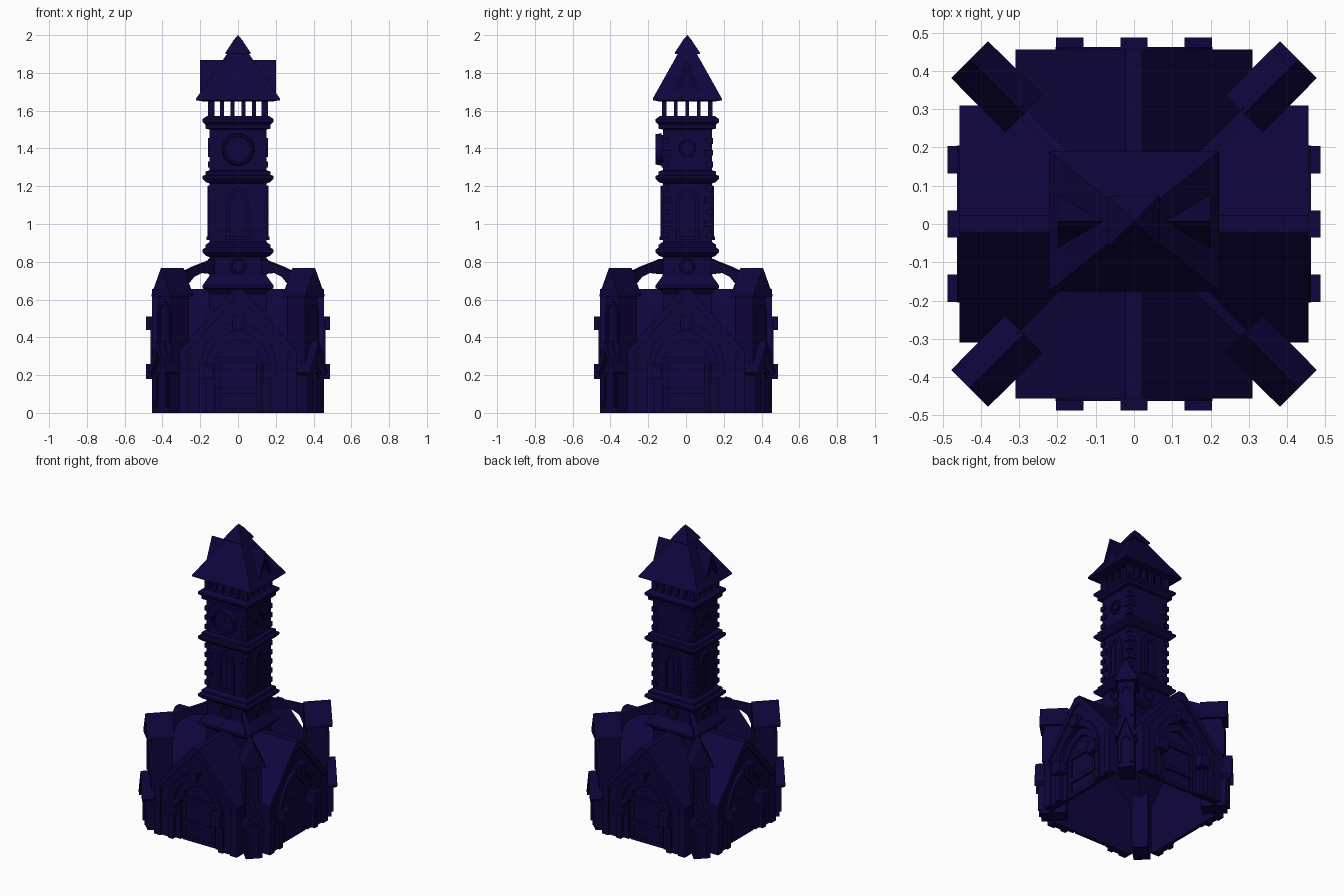
import bpy, bmesh, math
from mathutils import Matrix, Vector

if "Cube" in bpy.data.objects:
    bpy.data.objects.remove(bpy.data.objects["Cube"])

mat = bpy.data.materials.new("dark_indigo")
mat.diffuse_color = (0.005, 0.0015, 0.047, 1)
mat.use_nodes = True
mat.node_tree.nodes["Principled BSDF"].inputs["Base Color"].default_value = mat.diffuse_color
Q = [0, 90, 180, 270]


def finish(name, bm):
    bmesh.ops.recalc_face_normals(bm, faces=bm.faces)
    me = bpy.data.meshes.new(name)
    bm.to_mesh(me)
    bm.free()
    me.materials.append(mat)
    ob = bpy.data.objects.new(name, me)
    bpy.context.collection.objects.link(ob)
    return ob


def bridge(name, loops):
    """Closed solid through a list of matching point loops."""
    bm = bmesh.new()
    rings = [[bm.verts.new(p) for p in loop] for loop in loops]
    n = len(rings[0])
    for a, b in zip(rings, rings[1:]):
        for i in range(n):
            j = (i + 1) % n
            bm.faces.new((a[i], a[j], b[j], b[i]))
    bm.faces.new(rings[0])
    bm.faces.new(rings[-1])
    return finish(name, bm)


def prism(name, pts, d0, d1, deg=0):
    """Outline in the (sideways, z) plane pushed outwards from d0 to d1; 0 degrees faces front."""
    r = Matrix.Rotation(math.radians(deg), 3, 'Z')
    return bridge(name, [[r @ Vector((u, -d, z)) for u, z in pts] for d in (d0, d1)])


def fin(name, pts, half, deg):
    """Outline in the (outwards, z) plane, thickened sideways."""
    r = Matrix.Rotation(math.radians(deg), 3, 'Z')
    return bridge(name, [[r @ Vector((u, -d, z)) for d, z in pts] for u in (-half, half)])


def stack(name, rings):
    """Rectangular tower profile from (half x, half y, z)."""
    return bridge(name, [[(-x, -y, z), (x, -y, z), (x, y, z), (-x, y, z)] for x, y, z in rings])


def cross_shell(name, pts, depth):
    """Hollow cross-gabled shell: each wing's outline runs from the valley lines out to its end wall."""
    bm = bmesh.new()
    for deg in Q:
        r = Matrix.Rotation(math.radians(deg), 3, 'Z')
        back = [bm.verts.new(r @ Vector((u, -abs(u), z))) for u, z in pts]
        front = [bm.verts.new(r @ Vector((u, -depth, z))) for u, z in pts]
        for i in range(len(pts) - 1):
            bm.faces.new((back[i], back[i + 1], front[i + 1], front[i]))
        bm.faces.new(front)
    bmesh.ops.remove_doubles(bm, verts=bm.verts, dist=0.0005)
    return finish(name, bm)


def rect(u0, u1, z0, z1):
    return [(u0, z0), (u1, z0), (u1, z1), (u0, z1)]


def gable(w, z0, eave, peak):
    return [(-w, z0), (-w, eave), (0, peak), (w, eave), (w, z0)]


def arch(w, z0, spring, h, n=7):
    """Pointed arch outline, left foot to right foot."""
    R = (w * w + h * h) / (2 * w)
    end = math.asin(min(1, h / R))
    left = [(-w + R - R * math.cos(end * i / n), spring + R * math.sin(end * i / n)) for i in range(n + 1)]
    return [(-w, z0)] + left + [(-u, z) for u, z in left[-2::-1]] + [(w, z0)]


def band(outer, inner):
    return outer + inner[::-1]


def circle(r, z, n=24):
    return [(r * math.cos(2 * math.pi * i / n), z + r * math.sin(2 * math.pi * i / n)) for i in range(n)]


def ring(name, r, thick, z, d, deg):
    bm = bmesh.new()
    n, rot = 24, Matrix.Rotation(math.radians(deg), 3, 'Z')
    prof = [(r - thick, d - 0.03), (r - thick * 0.7, d), (r, d), (r + thick * 0.4, d - 0.03)]
    loops = [[bm.verts.new(rot @ Vector((x, -e, y))) for x, y in circle(q, z, n)] for q, e in prof]
    for k in range(4):
        a, b = loops[k], loops[(k + 1) % 4]
        for i in range(n):
            j = (i + 1) % n
            bm.faces.new((a[i], a[j], b[j], b[i]))
    return finish(name, bm)


# Cross-gabled hollow base with a deep doorway on each side
roof_line = [(-0.31, 0.33), (-0.022, 0.655), (0.022, 0.655), (0.31, 0.33)]
cross_shell("base_shell", [(-0.31, 0)] + roof_line + [(0.31, 0)], 0.40)
for a in Q:
    wall = [(-0.308, 0)] + [(u * 0.99, z - 0.005) for u, z in roof_line] + [(0.308, 0)]
    prism("gable_wall", band(wall, arch(0.17, 0, 0.23, 0.21)), 0.40, 0.443, a)
    under = [(-0.31, 0.275), (-0.02, 0.60), (0.02, 0.60), (0.31, 0.275)]
    prism("gable_coping", band(roof_line, under), 0.40, 0.456, a)
    prism("hood_arch", band(arch(0.205, 0.2, 0.23, 0.26), arch(0.17, 0.2, 0.23, 0.21)), 0.42, 0.462, a)
    prism("inner_arch", band(arch(0.175, 0, 0.23, 0.215), arch(0.13, 0, 0.23, 0.16)), 0.40, 0.428, a)
    prism("door_leaf", arch(0.135, 0, 0.23, 0.165), 0.40, 0.408, a)
    for z0, z1 in ((0.0, 0.025), (0.10, 0.13), (0.265, 0.295)):
        prism("door_rail", rect(-0.12, 0.12, z0, z1), 0.40, 0.422, a)
    for s in (-1, 1):
        prism("door_stile", rect(s * 0.11 - 0.012, s * 0.11 + 0.012, 0, 0.29), 0.40, 0.418, a)
        prism("jamb_pilaster", rect(s * 0.187 - 0.018, s * 0.187 + 0.018, 0, 0.2), 0.42, 0.456, a)
        prism("corner_pilaster", rect(s * 0.285 - 0.025, s * 0.285 + 0.025, 0, 0.31), 0.40, 0.456, a)
        prism("arch_boss", rect(s * 0.168 - 0.036, s * 0.168 + 0.036, 0.18, 0.26), 0.42, 0.487, a)
    prism("keystone", [(-0.027, 0.44), (0.027, 0.44), (0.035, 0.51), (-0.035, 0.51)], 0.42, 0.487, a)

# Diagonal buttresses with gabled caps, hoods and flying arches
for a in (45, 135, 225, 315):
    prism("buttress_pier", gable(0.05, 0, 0.62, 0.72), 0.415, 0.55, a)
    prism("buttress_cap", gable(0.069, 0.615, 0.63, 0.767), 0.407, 0.577, a)
    prism("upper_niche", band(arch(0.046, 0.37, 0.53, 0.07, 4), arch(0.028, 0.37, 0.53, 0.045, 4)), 0.545, 0.562, a)
    prism("lower_pier", gable(0.052, 0, 0.22, 0.34), 0.5, 0.572, a)
    outer = [(-0.068, 0.215), (0, 0.38), (0.068, 0.215)]
    inner = [(-0.05, 0.195), (0, 0.33), (0.05, 0.195)]
    prism("buttress_hood", band(outer, inner), 0.5, 0.607, a)
    prism("lower_niche", band(arch(0.048, 0.03, 0.17, 0.07, 4), arch(0.028, 0.03, 0.17, 0.045, 4)), 0.56, 0.587, a)
    fin("flying_arch", [(0.19, 0.815), (0.24, 0.80), (0.33, 0.775), (0.42, 0.745), (0.42, 0.61), (0.40, 0.63),
                        (0.38, 0.685), (0.34, 0.72), (0.28, 0.742), (0.19, 0.735)], 0.013, a)

base_parts = set(bpy.data.objects)

# Tower shaft with its mouldings
shaft = [(.15, .49), (.15, .63), (.165, .65), (.188, .66), (.188, .675), (.155, .72), (.15, .73), (.15, .825),
         (.168, .83), (.188, .85), (.188, .865), (.172, .875), (.172, .89), (.15, .905), (.15, 1.215),
         (.168, 1.22), (.188, 1.24), (.188, 1.255), (.172, 1.26), (.172, 1.278), (.15, 1.285), (.15, 1.50),
         (.172, 1.505), (.172, 1.525), (.188, 1.54), (.188, 1.555), (.165, 1.572)]
stack("tower_shaft", [(x, x - 0.02, z) for x, z in shaft])

# Corner quoins
for z0, count in ((0.925, 5), (1.30, 3)):
    for k in range(count):
        z = z0 + k * 0.062
        for sx in (-1, 1):
            for sy in (-1, 1):
                w = 0.025 if k % 2 else 0.018
                bridge("quoin", [[(sx * (0.159 - w) + i * w, sy * (0.137 - w) + j * w, h)
                                  for i, j in ((-1, -1), (1, -1), (1, 1), (-1, 1))] for h in (z, z + 0.03)])

# Blind windows and roundels
for a in Q:
    d = 0.13 if a % 180 == 0 else 0.15
    prism("window_frame", band(arch(0.06, 0.92, 1.10, 0.10), arch(0.042, 0.92, 1.10, 0.075)), d - 0.02, d + 0.012, a)
    prism("window_sill", rect(-0.065, 0.065, 0.915, 0.935), d - 0.02, d + 0.016, a)
    prism("window_mullion", rect(-0.005, 0.005, 0.93, 1.16), d - 0.02, d + 0.006, a)
    ring("small_roundel", 0.04, 0.014, 0.775, d + 0.01, a)
    if a % 180:
        ring("side_roundel", 0.045, 0.014, 1.40, d + 0.008, a)
        prism("roundel_boss", circle(0.022, 1.40, 12), d - 0.01, d + 0.006, a)

# Clock on the front
prism("clock_dial", circle(0.075, 1.395), 0.12, 0.155)
ring("clock_rim", 0.08, 0.014, 1.395, 0.168, 0)
prism("clock_hand_long", rect(-0.003, 0.003, 1.39, 1.445), 0.14, 0.159)
prism("clock_hand_short", rect(-0.003, 0.034, 1.392, 1.398), 0.14, 0.159)

# Open belfry columns
for s in (-1, 1):
    for i in range(6):
        x, w = -0.142 + i * 0.0568, (0.018 if i in (0, 5) else 0.010)
        prism("belfry_column", rect(x - w, x + w, 1.56, 1.67), s * 0.122 - 0.012, s * 0.122 + 0.012)
    for i in range(1, 4):
        y = -0.122 + i * 0.061
        prism("belfry_side_column", rect(s * 0.142 - 0.012, s * 0.142 + 0.012, 1.56, 1.67), y - 0.01, y + 0.01)

# Pyramid roof with a capped tip
stack("tower_roof", [(.18, .145, 1.648), (.222, .183, 1.655), (.222, .183, 1.664), (.055, .048, 1.905)])
stack("roof_cap", [(.066, .066, 1.90), (.066, .066, 1.908), (.022, .022, 1.975), (.001, .001, 2.0)])

# Side dormers
for a in (90, 270):
    prism("dormer_body", [(-0.062, 1.70), (0, 1.855), (0.062, 1.70)], 0.02, 0.182, a)
    prism("dormer_frame", band([(-0.07, 1.695), (0, 1.867), (0.07, 1.695)],
                               [(-0.05, 1.695), (0, 1.825), (0.05, 1.695)]), 0.03, 0.2, a)

# The tower sits slightly towards the back
for ob in set(bpy.data.objects) - base_parts:
    ob.location.y = 0.007
